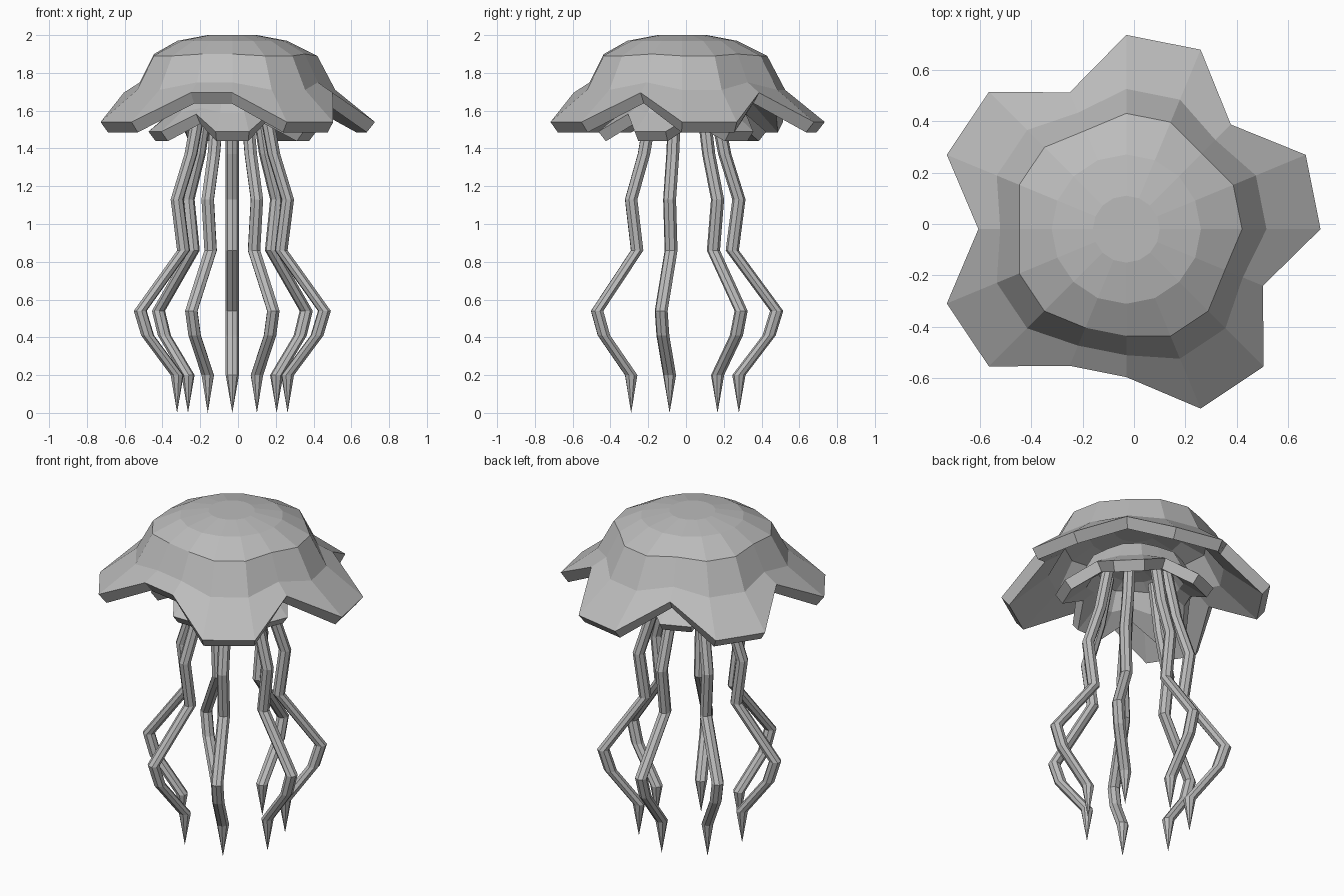
import bpy, bmesh
from math import sin, cos, tau

cube = bpy.data.objects.get("Cube")
if cube:
    bpy.data.objects.remove(cube)

CX, CY, SEGS = -0.03, -0.02, 16

grey = bpy.data.materials.new("soft grey")
grey.use_nodes = True
grey.diffuse_color = (0.5, 0.5, 0.5, 1)
grey.node_tree.nodes["Principled BSDF"].inputs["Base Color"].default_value = (0.5, 0.5, 0.5, 1)


def make_object(name, bm):
    bmesh.ops.recalc_face_normals(bm, faces=bm.faces[:])
    mesh = bpy.data.meshes.new(name)
    bm.to_mesh(mesh)
    bm.free()
    mesh.materials.append(grey)
    obj = bpy.data.objects.new(name, mesh)
    bpy.context.collection.objects.link(obj)
    return obj


def bridge(bm, a, b):
    for i in range(len(a)):
        j = (i + 1) % len(a)
        bm.faces.new((a[i], a[j], b[j], b[i]))


# Bell rings as (radius, height): first for lobes, then for notches
LOBE = [(0.13, 2.0), (0.29, 1.97), (0.45, 1.89), (0.545, 1.71), (0.755, 1.54)]
NOTCH = [(0.13, 2.0), (0.29, 1.97), (0.415, 1.9), (0.49, 1.75), (0.575, 1.695)]
NOTCH_STEPS = {2, 5, 8, 11, 12, 15}


def bell(name, scale, turn, top, thickness):
    bm = bmesh.new()
    rings = []
    for level in range(len(LOBE)):
        ring = []
        for k in range(SEGS):
            r, z = (NOTCH if k in NOTCH_STEPS else LOBE)[level]
            a = (k + turn) * tau / SEGS
            ring.append(bm.verts.new((CX + r * scale * cos(a), CY + r * scale * sin(a),
                                      top + (z - 2) * scale)))
        rings.append(ring)
    bm.faces.new(rings[0])
    for a, b in zip(rings, rings[1:]):
        bridge(bm, a, b)
    obj = make_object(name, bm)
    # Open dome: make sure the normals point up before thickening inward
    if obj.data.polygons[0].normal.z < 0:
        obj.data.flip_normals()
    wall = obj.modifiers.new("wall", 'SOLIDIFY')
    wall.thickness = thickness
    wall.offset = -1
    return obj


bell("outer_bell", 1.0, 0, 2.0, 0.07)
bell("inner_bell", 0.6, -4.5, 1.765, 0.065)

# Tentacles: one bent path, repeated around the centre
PATH = [(0.17, 1.66), (0.225, 1.37), (0.3, 1.13), (0.265, 0.86),
        (0.5, 0.54), (0.46, 0.41), (0.3, 0.2)]
COUNT, SIDES, THICK = 7, 8, 0.035

for n in range(COUNT):
    a = tau / 4 + n * tau / COUNT
    bm = bmesh.new()
    rings = []
    for r, z in PATH:
        x, y = CX + r * cos(a), CY + r * sin(a)
        rings.append([bm.verts.new((x + THICK * cos(a + s * tau / SIDES),
                                    y + THICK * sin(a + s * tau / SIDES), z))
                      for s in range(SIDES)])
    bm.faces.new(rings[0])
    for p, q in zip(rings, rings[1:]):
        bridge(bm, p, q)
    # Pointed end
    end = rings[-1]
    tip = bm.verts.new((CX + 0.3 * cos(a), CY + 0.3 * sin(a), 0))
    for s in range(SIDES):
        bm.faces.new((end[s], end[(s + 1) % SIDES], tip))
    make_object(f"tentacle_{n + 1}", bm)
